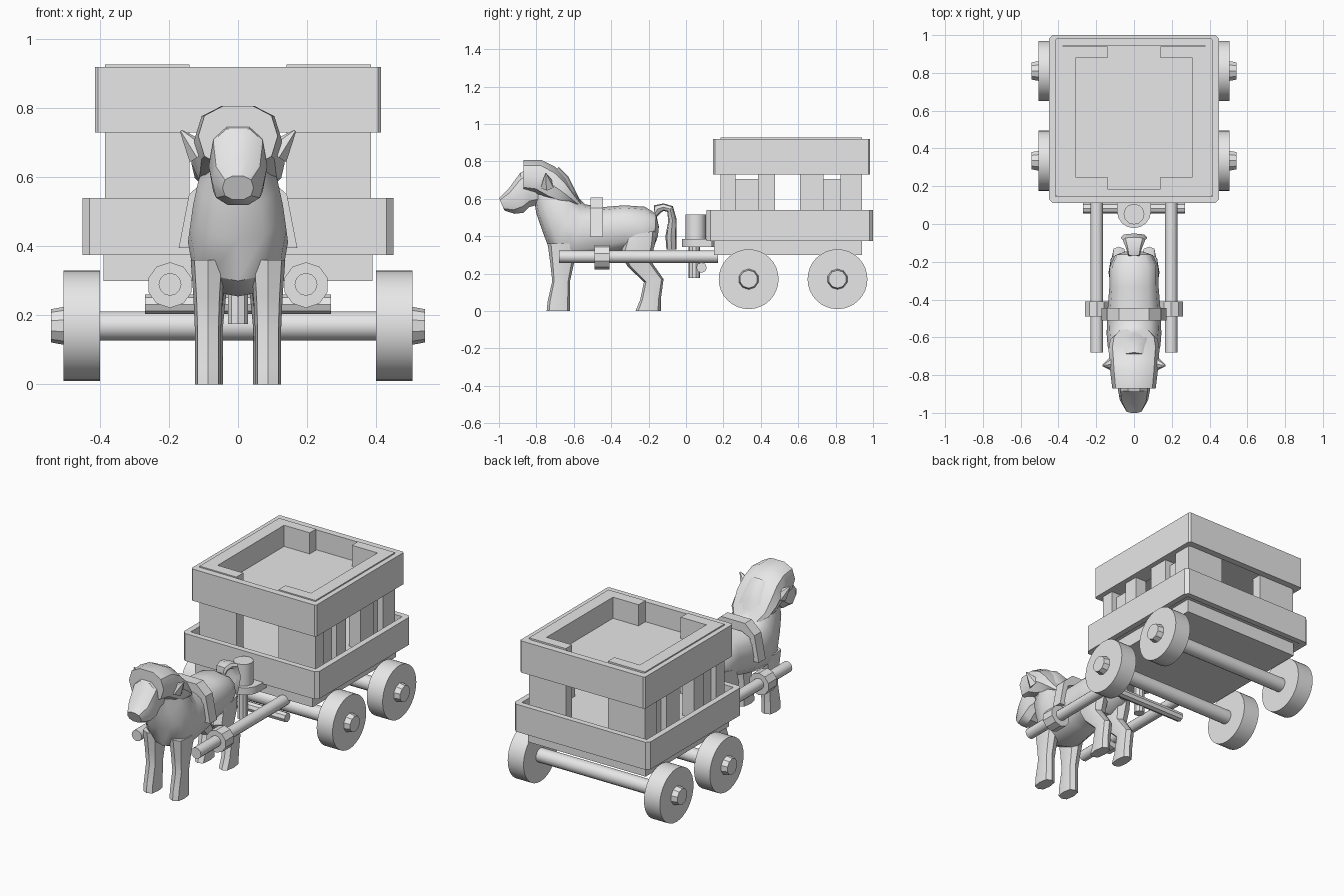
import bpy, bmesh, math
from mathutils import Vector

if "Cube" in bpy.data.objects:
    bpy.data.objects.remove(bpy.data.objects["Cube"])

grey = bpy.data.materials.new("plain grey")
grey.diffuse_color = (0.8, 0.8, 0.8, 1)
grey.use_nodes = True
grey.node_tree.nodes["Principled BSDF"].inputs["Base Color"].default_value = grey.diffuse_color


def finish(name, bm, smooth=None):
    bmesh.ops.recalc_face_normals(bm, faces=bm.faces)
    me = bpy.data.meshes.new(name)
    bm.to_mesh(me)
    bm.free()
    me.materials.append(grey)
    ob = bpy.data.objects.new(name, me)
    bpy.context.collection.objects.link(ob)
    if smooth:
        bpy.ops.object.select_all(action='DESELECT')
        ob.select_set(True)
        bpy.context.view_layer.objects.active = ob
        bpy.ops.object.shade_smooth_by_angle(angle=math.radians(smooth))
    return ob


def box(name, x0, x1, y0, y1, z0, z1):
    bm = bmesh.new()
    bmesh.ops.create_cube(bm, size=1)
    for v in bm.verts:
        v.co = ((x0 + x1) / 2 + v.co.x * (x1 - x0),
                (y0 + y1) / 2 + v.co.y * (y1 - y0),
                (z0 + z1) / 2 + v.co.z * (z1 - z0))
    return finish(name, bm)


def rod(name, a, b, r, r2=None, n=24):
    a, b = Vector(a), Vector(b)
    bm = bmesh.new()
    bmesh.ops.create_cone(bm, cap_ends=True, segments=n, radius1=r,
                          radius2=r if r2 is None else r2, depth=(b - a).length)
    q = (b - a).to_track_quat('Z', 'Y')
    for v in bm.verts:
        v.co = q @ v.co + (a + b) / 2
    return finish(name, bm, 35)


def frame(name, x, y0, y1, z0, z1, wall, c=0.02):
    """Rectangular ring with chamfered outer corners."""
    outer = [(x - c, y0), (x, y0 + c), (x, y1 - c), (x - c, y1),
             (c - x, y1), (-x, y1 - c), (-x, y0 + c), (c - x, y0)]
    xi, a, b = x - wall, y0 + wall, y1 - wall
    inner = [(xi, a), (xi, a), (xi, b), (xi, b), (-xi, b), (-xi, b), (-xi, a), (-xi, a)]
    bm = bmesh.new()
    rings = [[bm.verts.new((p[0], p[1], z)) for p in pts]
             for pts, z in ((outer, z0), (outer, z1), (inner, z1), (inner, z0))]
    for k in range(4):
        r, s = rings[k], rings[(k + 1) % 4]
        for i in range(8):
            j = (i + 1) % 8
            bm.faces.new((r[i], r[j], s[j], s[i]))
    bmesh.ops.remove_doubles(bm, verts=bm.verts, dist=1e-5)
    return finish(name, bm)


def loft(name, sections, cx=0, n=12, p=0.8, smooth=40):
    """Skin rounded rings; each section is two side-profile points and a half width."""
    bm = bmesh.new()
    rings = []
    for ya, za, yb, zb, w in sections:
        ring = []
        for i in range(n):
            t = 2 * math.pi * i / n
            c, s = math.cos(t), math.sin(t)
            c, s = (math.copysign(abs(k) ** p, k) for k in (c, s))
            f = (1 + s) / 2
            ring.append(bm.verts.new((cx + w * c, yb + (ya - yb) * f, zb + (za - zb) * f)))
        rings.append(ring)
    for r, s in zip(rings, rings[1:]):
        for i in range(n):
            j = (i + 1) % n
            bm.faces.new((r[i], r[j], s[j], s[i]))
    bm.faces.new(rings[0])
    bm.faces.new(rings[-1])
    return finish(name, bm, smooth)


# Wagon tray and chassis
frame("tray_rim", 0.45, 0.11, 1.0, 0.375, 0.54, 0.035)
box("tray_floor", -0.42, 0.42, 0.14, 0.97, 0.38, 0.47)
box("chassis", -0.39, 0.39, 0.15, 0.94, 0.30, 0.38)

# Cabin: end blocks, side posts, low panels
for s in (-1, 1):
    for y0, y1 in ((0.185, 0.25), (0.88, 0.94)):
        x0, x1 = sorted((s * 0.14, s * 0.37))
        box("end_block", x0, x1, y0, y1, 0.46, 0.927)
    xa, xb = sorted((s * 0.31, s * 0.385))
    for y0, y1 in ((0.185, 0.265), (0.385, 0.475), (0.61, 0.735), (0.825, 0.94)):
        box("side_post", xa, xb, y0, y1, 0.46, 0.76)
    xa, xb = sorted((s * 0.31, s * 0.35))
    for y0, y1 in ((0.265, 0.385), (0.735, 0.825)):
        box("side_panel", xa, xb, y0, y1, 0.46, 0.705)
    xa, xb = sorted((s * 0.31, s * 0.385))
    box("upper_side_wall", xa, xb, 0.185, 0.94, 0.73, 0.927)

# Roof box
frame("roof_rim", 0.415, 0.145, 0.985, 0.73, 0.92, 0.04, 0.01)
box("roof_floor", -0.38, 0.38, 0.18, 0.95, 0.735, 0.80)

# Wheels, hubs and axles
for y in (0.335, 0.81):
    rod("axle", (-0.42, y, 0.17), (0.42, y, 0.17), 0.042, n=16)
    for s in (-1, 1):
        rod("wheel", (s * 0.40, y, 0.17), (s * 0.505, y, 0.17), 0.16, n=32)
        rod("hub", (s * 0.50, y, 0.17), (s * 0.542, y, 0.17), 0.056, 0.048, n=10)

# Draw gear: shafts, collars, crossbar, pivot, driver seat
for s in (-1, 1):
    rod("shaft", (s * 0.197, -0.68, 0.29), (s * 0.197, 0.17, 0.29), 0.033, n=12)
    rod("shaft_collar", (s * 0.197, -0.49, 0.288), (s * 0.197, -0.41, 0.288), 0.066, n=10)
rod("crossbar", (-0.27, 0.083, 0.232), (0.27, 0.083, 0.232), 0.028, n=8)
rod("pivot_pin", (0, 0.045, 0.175), (0, 0.045, 0.35), 0.031, n=10)
rod("seat_disc", (0, 0.068, 0.342), (0, 0.068, 0.385), 0.09, n=16)
box("seat_plate", -0.09, 0.09, 0.068, 0.14, 0.342, 0.385)
rod("driver_post", (0, 0.052, 0.38), (0, 0.052, 0.515), 0.055, n=12)

# Horse body, chest and neck
loft("body", [(-0.145, .45, -0.15, .40, .05), (-0.16, .52, -0.17, .345, .10),
              (-0.22, .557, -0.24, .30, .13), (-0.33, .565, -0.33, .32, .13),
              (-0.45, .555, -0.45, .29, .14), (-0.54, .57, -0.62, .255, .145),
              (-0.57, .60, -0.72, .30, .14), (-0.58, .62, -0.765, .42, .13),
              (-0.60, .66, -0.80, .52, .115), (-0.63, .72, -0.81, .58, .09),
              (-0.68, .77, -0.82, .60, .08)])

# Horse head
loft("head", [(-0.70, .76, -0.78, .57, .07), (-0.83, .765, -0.84, .55, .08),
              (-0.885, .745, -0.87, .52, .085), (-0.95, .655, -0.915, .517, .075),
              (-1.0, .605, -0.97, .535, .045)], n=10, smooth=30)

# Mane draped over the neck
loft("mane", [(-0.87, .81, -0.87, .63, .115), (-0.77, .81, -0.81, .62, .125),
              (-0.70, .775, -0.74, .58, .13), (-0.64, .71, -0.69, .57, .135),
              (-0.59, .625, -0.63, .57, .125), (-0.555, .575, -0.60, .565, .09)], n=10, smooth=35)

# Ears and legs
for s in (-1, 1):
    rod("ear", (s * 0.11, -0.74, 0.67), (s * 0.165, -0.75, 0.735), 0.04, 0.004, n=6)
    loft("front_leg", [(-0.745, 0, -0.62, 0, .038), (-0.74, .05, -0.62, .05, .038),
                       (-0.715, .16, -0.62, .16, .038), (-0.725, .25, -0.60, .25, .042),
                       (-0.74, .36, -0.57, .36, .05)], s * 0.087, n=8, p=0.7)
    loft("hind_leg", [(-0.27, 0, -0.135, 0, .036), (-0.245, .06, -0.135, .06, .036),
                      (-0.225, .155, -0.12, .17, .036), (-0.31, .235, -0.19, .27, .045),
                      (-0.35, .30, -0.165, .36, .055), (-0.32, .40, -0.16, .43, .05)],
         s * 0.08, n=8, p=0.7)

# Tail curling up and down
loft("tail", [(-0.17, .54, -0.17, .49, .03), (-0.17, .565, -0.135, .525, .035),
              (-0.12, .575, -0.12, .535, .045), (-0.07, .56, -0.10, .53, .06),
              (-0.05, .49, -0.095, .48, .07), (-0.05, .40, -0.11, .40, .06),
              (-0.05, .33, -0.105, .33, .03)], n=8)

# Harness saddle: arched band over the back
half = [(0.172, 0.395), (0.142, 0.55), (0.08, 0.608)]
inner = [(0.138, 0.395), (0.112, 0.53), (0.06, 0.555)]
outline = half + [(-x, z) for x, z in half[::-1]] + [(-x, z) for x, z in inner] + inner[::-1]
bm = bmesh.new()
a, b = ([bm.verts.new((x, y, z)) for x, z in outline] for y in (-0.51, -0.445))
n = len(outline)
for i in range(n):
    bm.faces.new((a[i], a[(i + 1) % n], b[(i + 1) % n], b[i]))
for r in (a, b):
    for i in range(5):
        bm.faces.new((r[i], r[i + 1], r[n - 2 - i], r[n - 1 - i]))
finish("harness_saddle", bm, 30)
